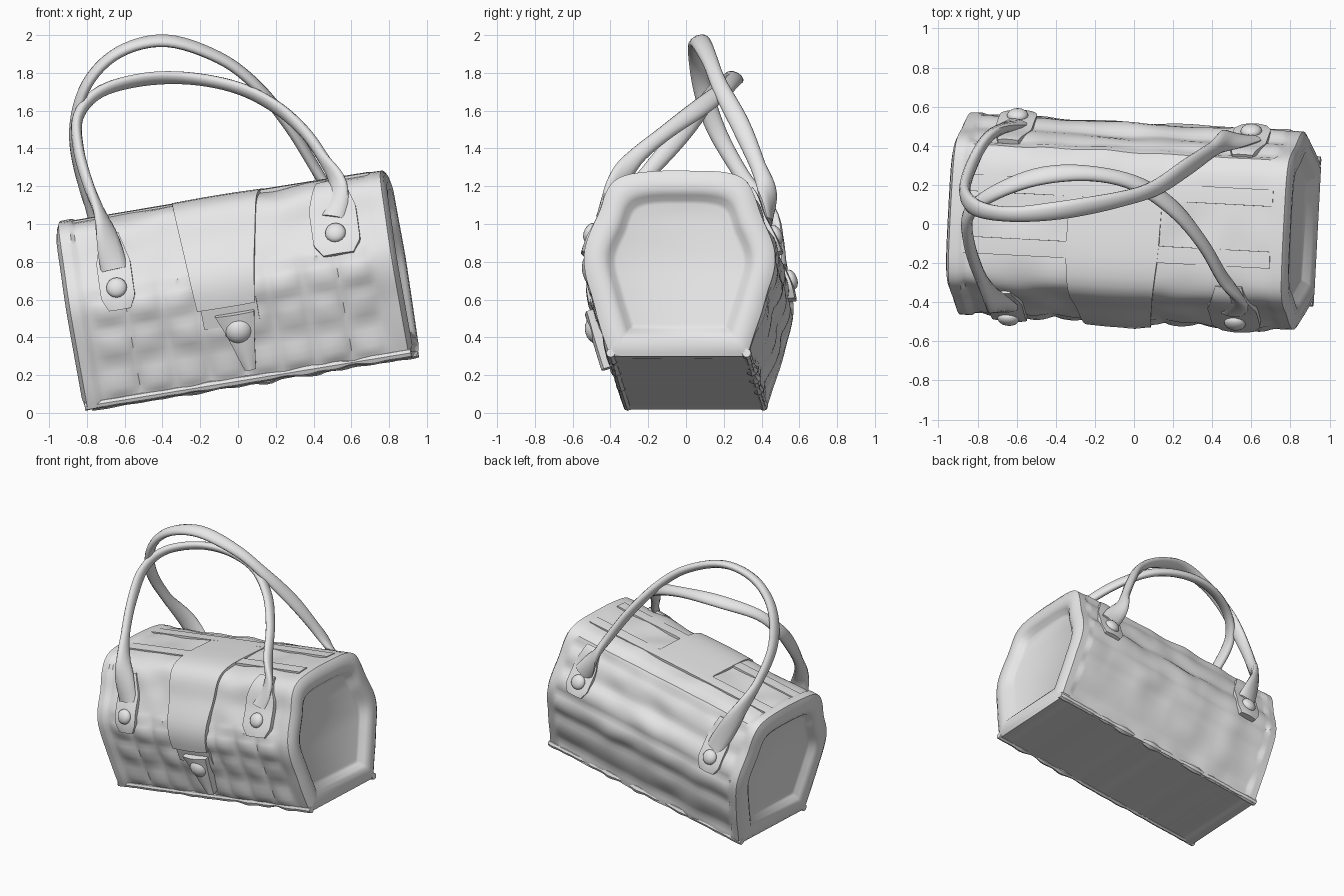
import bpy, bmesh, math
from mathutils import Matrix, Vector, noise

if "Cube" in bpy.data.objects:
    bpy.data.objects.remove(bpy.data.objects["Cube"])

grey = bpy.data.materials.new("light_grey")
grey.use_nodes = True
tone = (0.8, 0.8, 0.8, 1)
grey.diffuse_color = tone
grey.node_tree.nodes["Principled BSDF"].inputs["Base Color"].default_value = tone

# Bag frame: tilted up towards one end and slightly turned
FRAME = (Matrix.Translation((-0.005, 0.01, 0.645)) @ Matrix.Rotation(math.radians(-3), 4, 'Z')
         @ Matrix.Rotation(math.radians(-9.3), 4, 'Y'))
HALF = 0.885

# Cross-section from the lower front edge, over the top, to the lower back edge
front = [(-0.36, -0.49), (-0.45, -0.2), (-0.505, 0.05), (-0.425, 0.27), (-0.325, 0.465)]
SECTION = [Vector(p) for p in front + [(0, 0.5)] + [(-y, z) for y, z in reversed(front)]]
LAST = len(SECTION) - 1


def spline(points, t):
    last = len(points) - 1
    i = min(int(max(t, 0)), last - 1)
    f = t - i
    a, b, c, d = (points[max(0, min(last, i + k))] for k in (-1, 0, 1, 2))
    return 0.5 * (2 * b + (c - a) * f + (2 * a - 5 * b + 4 * c - d) * f * f
                  + (3 * b - a - 3 * c + d) * f ** 3)


def on_bag(u, t, lift=0.0):
    p = spline(SECTION, t)
    tan = spline(SECTION, min(t + 0.05, LAST)) - spline(SECTION, max(t - 0.05, 0))
    p = p + Vector((-tan.y, tan.x)).normalized() * lift
    return FRAME @ Vector((u, p.x, p.y))


def finish(name, bm, angle=40):
    bmesh.ops.recalc_face_normals(bm, faces=bm.faces)
    mesh = bpy.data.meshes.new(name)
    bm.to_mesh(mesh)
    bm.free()
    obj = bpy.data.objects.new(name, mesh)
    bpy.context.collection.objects.link(obj)
    mesh.materials.append(grey)
    bpy.ops.object.select_all(action='DESELECT')
    obj.select_set(True)
    bpy.context.view_layer.objects.active = obj
    bpy.ops.object.shade_smooth_by_angle(angle=math.radians(angle))


def bridge(bm, rings, closed):
    for a, b in zip(rings, rings[1:]):
        n = len(a)
        for i in range(n if closed else n - 1):
            j = (i + 1) % n
            bm.faces.new((a[i], a[j], b[j], b[i]))


def capped_tube(name, bm, rings, angle=40):
    bridge(bm, rings, True)
    bm.faces.new(rings[0])
    bm.faces.new(rings[-1])
    finish(name, bm, angle)


def quilt(u, t):
    # Padded blocks low on the front, long soft folds on the back, swollen rims
    wave = 0.014 * noise.noise(Vector((u * 5, t * 1.5, 2)))
    if abs(u) > 0.8:
        return wave * 0.5 + (0.014 if u < 0 else 0.004)
    if 0.15 < t < 2.3 and abs(u) < 0.76:
        wave += 0.026 * (abs(math.sin(math.pi * t * 1.4)) * abs(math.sin(math.pi * u / 0.19))) ** 0.6 - 0.008
    elif t > 6:
        wave += 0.022 * abs(math.sin(math.pi * t * 1.25)) - 0.008
    return wave


# Body with rolled rims and shallow recessed ends
STEPS = 8
ts = [i / STEPS for i in range(LAST * STEPS + 1)]
bm = bmesh.new()


def end_cap(side):
    rings = []
    for along, scale in ((0.935, 0.66), (0.945, 0.70), (0.98, 0.745), (1.0, 0.8), (1.003, 0.88), (0.992, 0.96)):
        points = [spline(SECTION, t) * scale for t in ts]
        rings.append([bm.verts.new(FRAME @ Vector((side * HALF * along, p.x, p.y))) for p in points])
    return rings


COLS = 88
us = [HALF * 0.975 * (2 * i / COLS - 1) for i in range(COLS + 1)]
walls = [[bm.verts.new(on_bag(u, t, quilt(u, t))) for t in ts] for u in us]
capped_tube("bag_body", bm, end_cap(-1) + walls + end_cap(1)[::-1])


def patch(name, centre, width, t0, t1, thick, rows=24, cols=12, fade=0.0):
    """Padded panel lying on the bag; centre and width vary along it, fade thins its far end."""
    bm = bmesh.new()
    grid = []
    for r in range(-1, rows + 2):
        s = max(0, min(1, r / rows))
        row = []
        for c in range(-1, cols + 2):
            k = max(0, min(1, c / cols))
            rim = r < 0 or r > rows or c < 0 or c > cols
            lift = thick * (0.8 + 0.2 * math.sin(math.pi * k)) * (1 - fade * s)
            row.append(bm.verts.new(on_bag(centre(s) + width(s) * (k - 0.5), t0 + (t1 - t0) * s,
                                           -0.02 if rim else lift)))
        grid.append(row)
    bridge(bm, grid, False)
    finish(name, bm, 50)


def stud(name, u, t, size, flat):
    bm = bmesh.new()
    up = (on_bag(u, t, 0.1) - on_bag(u, t)).normalized()
    turn = up.to_track_quat('Z', 'Y').to_matrix().to_4x4()
    bmesh.ops.create_uvsphere(bm, u_segments=16, v_segments=10, radius=size,
                              matrix=Matrix.Translation(on_bag(u, t, 0.035)) @ turn @ Matrix.Diagonal((1, 1, flat, 1)))
    finish(name, bm)


# Centre flap, the strap below it and the clasp
patch("front_flap", lambda s: -0.045 + 0.035 * s, lambda s: 0.31 + 0.17 * min(1, s * 1.3), 1.5, 5.5, 0.04, fade=0.7)
patch("flap_strap", lambda s: -0.03, lambda s: 0.3, 1.1, 1.6, 0.025, 8)
patch("clasp", lambda s: 0.025 - 0.03 * s, lambda s: 0.06 + 0.15 * s, 0.35, 1.35, 0.07, 10)
stud("clasp_knob", 0.0, 1.0, 0.075, 0.8)

# Zip edges along the top
for name, t in (("zip_edge_front", 4.55), ("zip_edge_back", 5.45)):
    patch(name, lambda s: 0, lambda s: 1.6, t - 0.12, t + 0.12, 0.012, 4, 24)

# Piping along the lower edges, slightly ragged
for name, side in (("lower_piping_front", -1), ("lower_piping_back", 1)):
    bm = bmesh.new()
    tube = []
    for i in range(61):
        u = HALF * 0.99 * (i / 30 - 1)
        r = 0.024 + 0.022 * noise.noise(Vector((u * 8, side, 0)))
        tube.append([bm.verts.new(FRAME @ Vector((u, side * 0.36 + r * math.cos(a), -0.475 + r * math.sin(a))))
                     for a in (math.tau * k / 8 for k in range(8))])
    capped_tube(name, bm, tube)

# Handle tabs with studs
tabs = {"front_left": (0.59, 2.2, 4.1, 0.25), "front_right": (-0.6, 1.8, 3.6, 0.18),
        "back_left": (0.62, 7.8, 6.2, 0.19), "back_right": (-0.6, 8.0, 6.3, 0.19)}
for name, (u, t0, t1, w) in tabs.items():
    patch("handle_tab_" + name, lambda s: u,
          lambda s: w * min(1, 0.65 + s * 2.5) * (1 - 0.45 * max(0, s - 0.6) / 0.4), t0, t1, 0.04, fade=0.5)
    stud("stud_" + name, u, t0 + (t1 - t0) * 0.25, 0.055, 0.6)


# Handles: flat leaning straps that cross each other and flare into the tabs
def handle(name, start, path, end, across):
    pts = [on_bag(*start, 0.015)] + [Vector(p) for p in path] + [on_bag(*end, 0.015)]
    last = len(pts) - 1
    bm = bmesh.new()
    rings = []
    for i in range(last * 6 + 1):
        t = i / 6
        tan = (spline(pts, min(t + 0.1, last)) - spline(pts, max(t - 0.1, 0))).normalized()
        flare = max(0, 1 - min(t, last - t) / 2)
        # The strap turns to lie against the bag at both ends
        side = Vector(across).lerp(Vector((1, 0, 0)) * (1 if t < last / 2 else -1), flare)
        wide = (side - tan * side.dot(tan)).normalized()
        thin = tan.cross(wide)
        half = 0.046 + 0.025 * flare + 0.005 * math.sin(t * 2.3)
        rings.append([bm.verts.new(spline(pts, t) + wide * half * math.cos(a) + thin * 0.029 * math.sin(a))
                      for a in (math.tau * k / 12 for k in range(12))])
    capped_tube(name, bm, rings, 60)


handle("front_handle", (-0.6, 2.7),
       [(-0.71, -0.4, 1.0), (-0.79, -0.26, 1.2), (-0.845, -0.09, 1.4), (-0.845, 0.05, 1.57),
        (-0.73, 0.15, 1.7), (-0.5, 0.24, 1.765), (-0.25, 0.26, 1.77), (0, 0.21, 1.72), (0.2, 0.08, 1.62),
        (0.35, -0.1, 1.49), (0.45, -0.27, 1.35), (0.53, -0.38, 1.2)], (0.59, 3.1), (0, 0.85, -0.5))
handle("back_handle", (-0.6, 7.3),
       [(-0.74, 0.45, 1.02), (-0.83, 0.3, 1.25), (-0.865, 0.16, 1.5), (-0.8, 0.08, 1.74),
        (-0.63, 0.05, 1.91), (-0.38, 0.07, 1.97), (-0.1, 0.12, 1.88), (0.1, 0.18, 1.73),
        (0.27, 0.29, 1.52), (0.4, 0.38, 1.31), (0.48, 0.43, 1.17)], (0.62, 7.1), (0, 0.9, 0.4))
